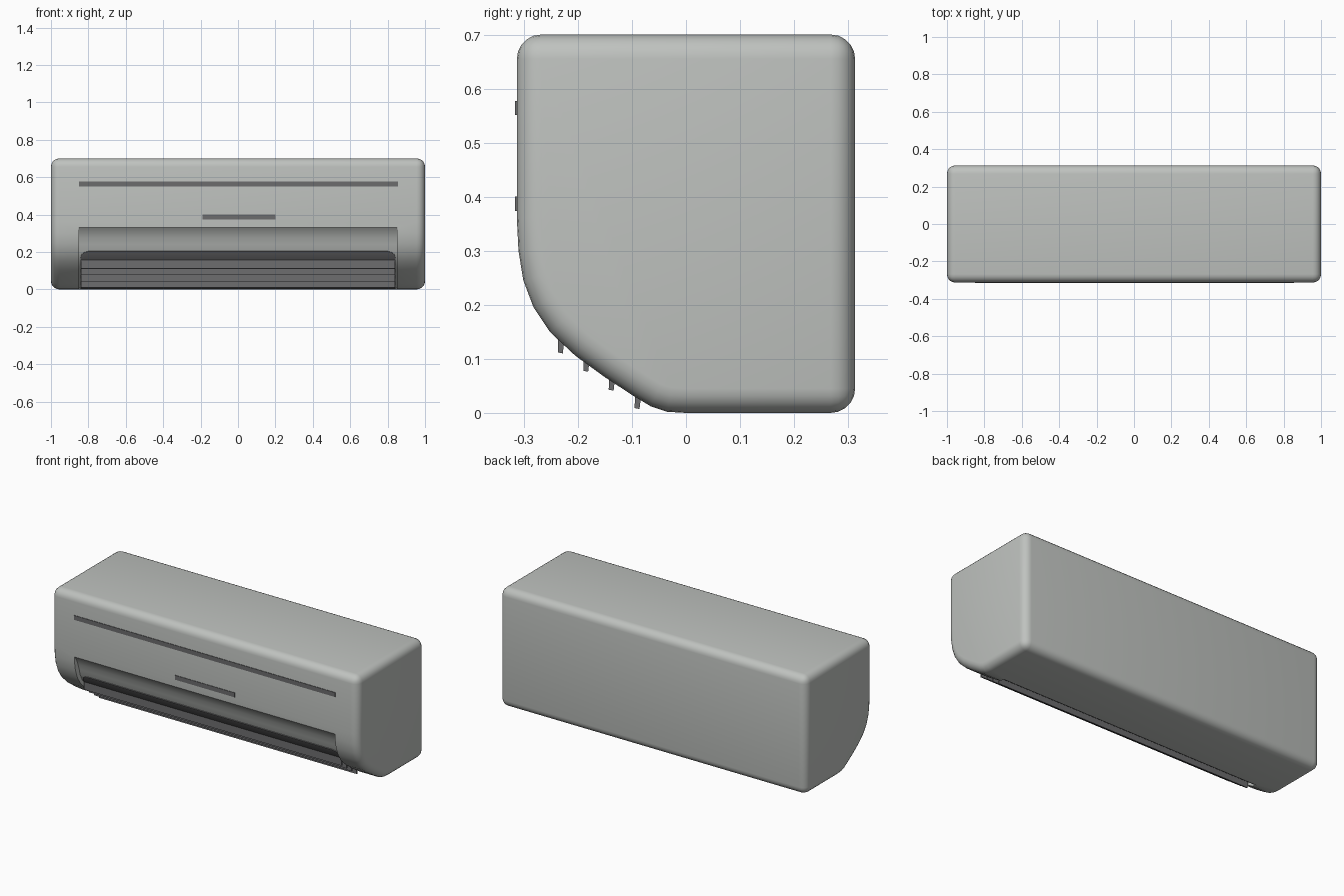
import bpy, bmesh, math
from mathutils import Vector

if "Cube" in bpy.data.objects:
    bpy.data.objects.remove(bpy.data.objects["Cube"])


def material(name, rgb):
    m = bpy.data.materials.new(name)
    m.diffuse_color = (*rgb, 1)
    m.use_nodes = True
    m.node_tree.nodes["Principled BSDF"].inputs["Base Color"].default_value = m.diffuse_color
    return m


SHELL = material("pale_grey_plastic", (0.52, 0.54, 0.52))
DARK = material("dark_grey_plastic", (0.15, 0.15, 0.155))


def make_object(name, bm, mat):
    bmesh.ops.recalc_face_normals(bm, faces=bm.faces[:])
    me = bpy.data.meshes.new(name)
    bm.to_mesh(me)
    bm.free()
    me.materials.append(mat)
    ob = bpy.data.objects.new(name, me)
    bpy.context.collection.objects.link(ob)
    return ob


def prism(name, profile, x0, x1, mat):
    """Extrude a closed (y, z) profile along x."""
    bm = bmesh.new()
    f = bm.faces.new([bm.verts.new((x0, y, z)) for y, z in profile])
    r = bmesh.ops.extrude_face_region(bm, geom=[f])
    verts = [v for v in r["geom"] if isinstance(v, bmesh.types.BMVert)]
    bmesh.ops.translate(bm, verts=verts, vec=(x1 - x0, 0, 0))
    return make_object(name, bm, mat)


def finish(ob, angle=30):
    """Apply modifiers and shade smooth."""
    bpy.ops.object.select_all(action='DESELECT')
    ob.select_set(True)
    bpy.context.view_layer.objects.active = ob
    bpy.ops.object.convert(target='MESH')
    bpy.ops.object.shade_smooth_by_angle(angle=math.radians(angle))


# Casing: side profile with a curved lower front
casing = prism("casing", [
    (0.313, 0.0), (0.313, 0.7), (-0.313, 0.7), (-0.313, 0.36), (-0.310, 0.30),
    (-0.301, 0.245), (-0.282, 0.195), (-0.252, 0.150), (-0.205, 0.106),
    (-0.150, 0.066), (-0.095, 0.030), (-0.065, 0.012), (-0.035, 0.002),
    (0.0, 0.0)], -1, 1, SHELL)
bev = casing.modifiers.new("rounded_edges", 'BEVEL')
bev.width = 0.045
bev.segments = 5
bev.limit_method = 'ANGLE'
bev.angle_limit = math.radians(40)
bev.use_clamp_overlap = False

# Recess along the lower front, between the two end cheeks
lip = [(-0.313, 0.332), (-0.293, 0.308), (-0.278, 0.275), (-0.266, 0.24)]
outlet = [(-0.257, 0.205), (-0.235, 0.162), (-0.190, 0.120), (-0.130, 0.076),
          (-0.080, 0.042), (-0.030, 0.006)]
cutter = prism("recess_cutter",
               [(-0.45, 0.332)] + lip + outlet + [(-0.03, -0.1), (-0.45, -0.1)],
               -0.85, 0.85, SHELL)
cutter.hide_render = True
cut = casing.modifiers.new("recess", 'BOOLEAN')
cut.operation = 'DIFFERENCE'
cut.solver = 'EXACT'
cut.object = cutter
finish(casing)
bpy.data.objects.remove(cutter)

# Dark outlet panel lining the recess, top corners rounded
bm = bmesh.new()
columns = []
for x, t in [(-0.842, 0.85), (-0.836, 0.4), (-0.82, 0.12), (-0.795, 0),
             (0.795, 0), (0.82, 0.12), (0.836, 0.4), (0.842, 0.85)]:
    top = Vector(outlet[0]).lerp(Vector(outlet[1]), t)
    columns.append([bm.verts.new((x, y, z))
                    for y, z in [tuple(top)] + outlet[1:]])
for a, b in zip(columns, columns[1:]):
    for i in range(len(a) - 1):
        bm.faces.new((a[i], a[i + 1], b[i + 1], b[i]))
panel = make_object("outlet_panel", bm, DARK)
sol = panel.modifiers.new("thickness", 'SOLIDIFY')
sol.thickness = 0.008
sol.offset = 0
finish(panel, 40)

# Louver blades hanging from the outlet
for i, (y, z) in enumerate([(-0.231, 0.110), (-0.184, 0.076),
                            (-0.137, 0.041), (-0.089, 0.007)]):
    h = 0.05
    prism(f"louver_{i + 1}", [(y - 0.006, z + 0.002), (y + 0.003, z),
                              (y + 0.009, z + h), (y - 0.005, z + h)],
          -0.84, 0.84, DARK)

# Trim bars on the front panel
for name, x0, x1, z0, z1 in [("long_trim_bar", -0.85, 0.855, 0.551, 0.577),
                             ("short_trim_bar", -0.19, 0.20, 0.374, 0.400)]:
    prism(name, [(-0.316, z0), (-0.316, z1), (-0.29, z1), (-0.29, z0)],
          x0, x1, DARK)
